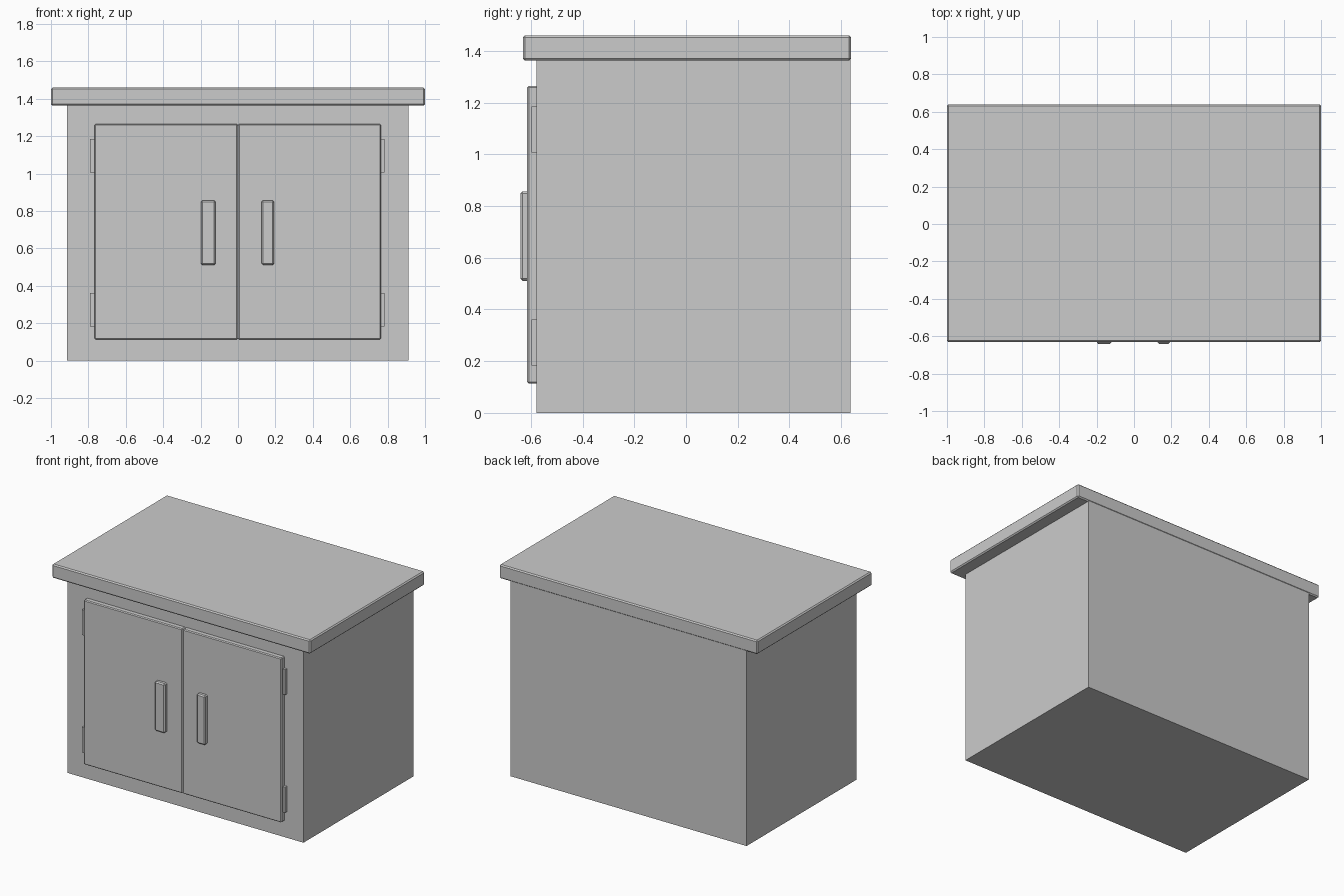
import bpy
import bmesh
from mathutils import Vector

if "Cube" in bpy.data.objects:
    bpy.data.objects.remove(bpy.data.objects["Cube"])


def box(name, x, y, z, bevel=0.0):
    """Box spanning the (min, max) pairs, with optional chamfered edges."""
    spans = (x, y, z)
    size = [b - a for a, b in spans]
    bm = bmesh.new()
    bmesh.ops.create_cube(bm, size=1)
    bmesh.ops.scale(bm, vec=size, verts=bm.verts)
    if bevel:
        bmesh.ops.bevel(bm, geom=bm.edges[:], offset=bevel, segments=1,
                        profile=0.5, affect='EDGES')
    mesh = bpy.data.meshes.new(name)
    bm.to_mesh(mesh)
    bm.free()
    obj = bpy.data.objects.new(name, mesh)
    obj.location = Vector([(a + b) / 2 for a, b in spans])
    bpy.context.collection.objects.link(obj)
    return obj


# Cabinet carcass and overhanging worktop, flush at the back
box("cabinet_body", (-0.915, 0.912), (-0.578, 0.637), (0, 1.368))
box("worktop", (-1, 1), (-0.631, 0.639), (1.363, 1.46), 0.008)

# Pair of doors with a narrow gap between them
door_z = (0.113, 1.265)
box("left_door", (-0.767, -0.001), (-0.614, -0.57), door_z, 0.006)
box("right_door", (0.001, 0.765), (-0.614, -0.57), door_z, 0.006)

# Handles (the left one is slightly wider)
handle_z = (0.511, 0.857)
box("left_handle", (-0.199, -0.12), (-0.641, -0.605), handle_z, 0.008)
box("right_handle", (0.126, 0.193), (-0.641, -0.605), handle_z, 0.008)

# Hinge plates at the outer door edges
for level, z in (("lower", (0.183, 0.361)), ("upper", (1.007, 1.184))):
    box(f"left_{level}_hinge", (-0.791, -0.74), (-0.597, -0.57), z)
    box(f"right_{level}_hinge", (0.74, 0.784), (-0.597, -0.57), z)
